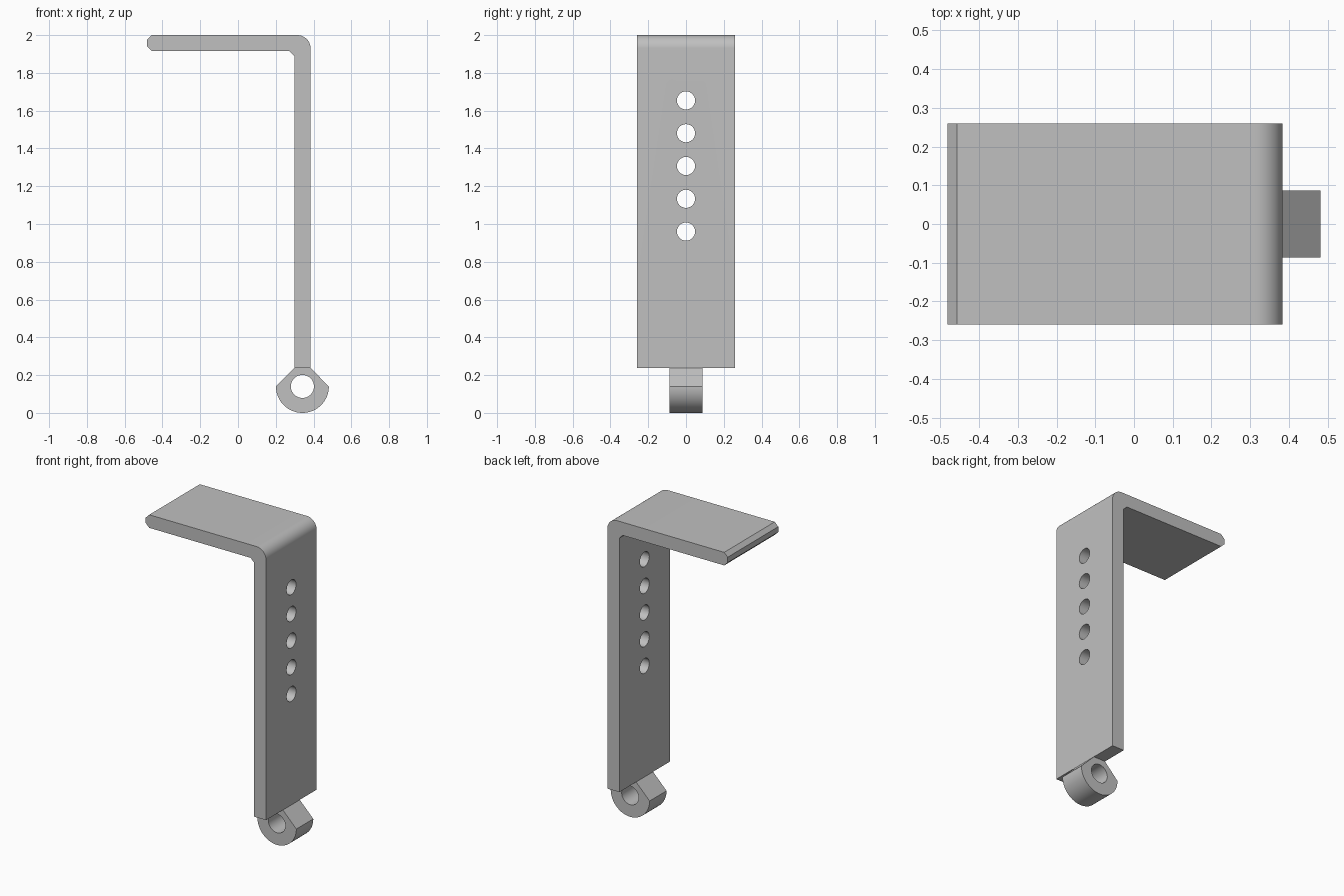
import bpy, bmesh
from math import cos, sin, pi, radians
from mathutils import Matrix

cube = bpy.data.objects.get("Cube")
if cube:
    bpy.data.objects.remove(cube, do_unlink=True)

grey = bpy.data.materials.new("light grey metal")
grey.use_nodes = True
colour = (0.527, 0.527, 0.527, 1)
grey.diffuse_color = colour
grey.node_tree.nodes["Principled BSDF"].inputs["Base Color"].default_value = colour


def arc(cx, cz, r, start, end, steps):
    """Points on an arc in the XZ plane, angles in degrees."""
    angles = [radians(start + (end - start) * i / steps) for i in range(steps + 1)]
    return [(cx + r * cos(a), cz + r * sin(a)) for a in angles]


def add_object(name, bm):
    bmesh.ops.recalc_face_normals(bm, faces=bm.faces)
    mesh = bpy.data.meshes.new(name)
    bm.to_mesh(mesh)
    bm.free()
    obj = bpy.data.objects.new(name, mesh)
    bpy.context.collection.objects.link(obj)
    return obj


def extrude_profile(name, points, half_width):
    """Extrude an XZ outline evenly about y = 0."""
    bm = bmesh.new()
    face = bm.faces.new([bm.verts.new((x, -half_width, z)) for x, z in points])
    new = bmesh.ops.extrude_face_region(bm, geom=[face])["geom"]
    verts = [v for v in new if isinstance(v, bmesh.types.BMVert)]
    bmesh.ops.translate(bm, verts=verts, vec=(0, 2 * half_width, 0))
    obj = add_object(name, bm)
    obj.data.materials.append(grey)
    return obj


def drill(obj, centres, radius, axis):
    """Cut round through holes along the given axis."""
    bm = bmesh.new()
    for c in centres:
        turn = Matrix.Rotation(pi / 2, 4, "Y" if axis == "X" else "X")
        bmesh.ops.create_cone(bm, cap_ends=True, segments=48, radius1=radius,
                              radius2=radius, depth=0.5,
                              matrix=Matrix.Translation(c) @ turn)
    cutter = add_object("hole_cutter", bm)
    cutter.hide_render = True
    cutter.data.materials.append(grey)
    mod = obj.modifiers.new("holes", "BOOLEAN")
    mod.operation = "DIFFERENCE"
    mod.solver = "EXACT"
    mod.object = cutter
    bpy.ops.object.select_all(action="DESELECT")
    obj.select_set(True)
    bpy.context.view_layer.objects.active = obj
    bpy.ops.object.modifier_apply(modifier=mod.name)
    bpy.data.objects.remove(cutter, do_unlink=True)
    bpy.ops.object.shade_smooth_by_angle(angle=radians(30))


# Bent plate: upright with a rounded outer bend and a bevelled free end
inner, outer, tip = 0.298, 0.384, -0.482
base, under, top = 0.238, 1.915, 2.0
bend, bevel = 0.07, 0.025
plate = [(inner, base), (outer, base)]
plate += arc(outer - bend, top - bend, bend, 0, 90, 16)
plate += [(tip + bevel, top), (tip, top - bevel), (tip, under + bevel),
          (tip + bevel, under), (inner - bevel, under), (inner, under - bevel)]
bracket = extrude_profile("bent_plate", plate, 0.26)

# Row of adjustment holes through the upright
mid = (inner + outer) / 2
drill(bracket, [(mid, 0, 0.96 + 0.1735 * i) for i in range(5)], 0.048, "X")

# Pivot eye under the upright: half-round below, sloped shoulders above
r = 0.14
eye = arc(mid, r, r, 180, 360, 40) + [(outer, base), (inner, base)]
pivot = extrude_profile("pivot_eye", eye, 0.087)
drill(pivot, [(mid, 0, r)], 0.061, "Y")
